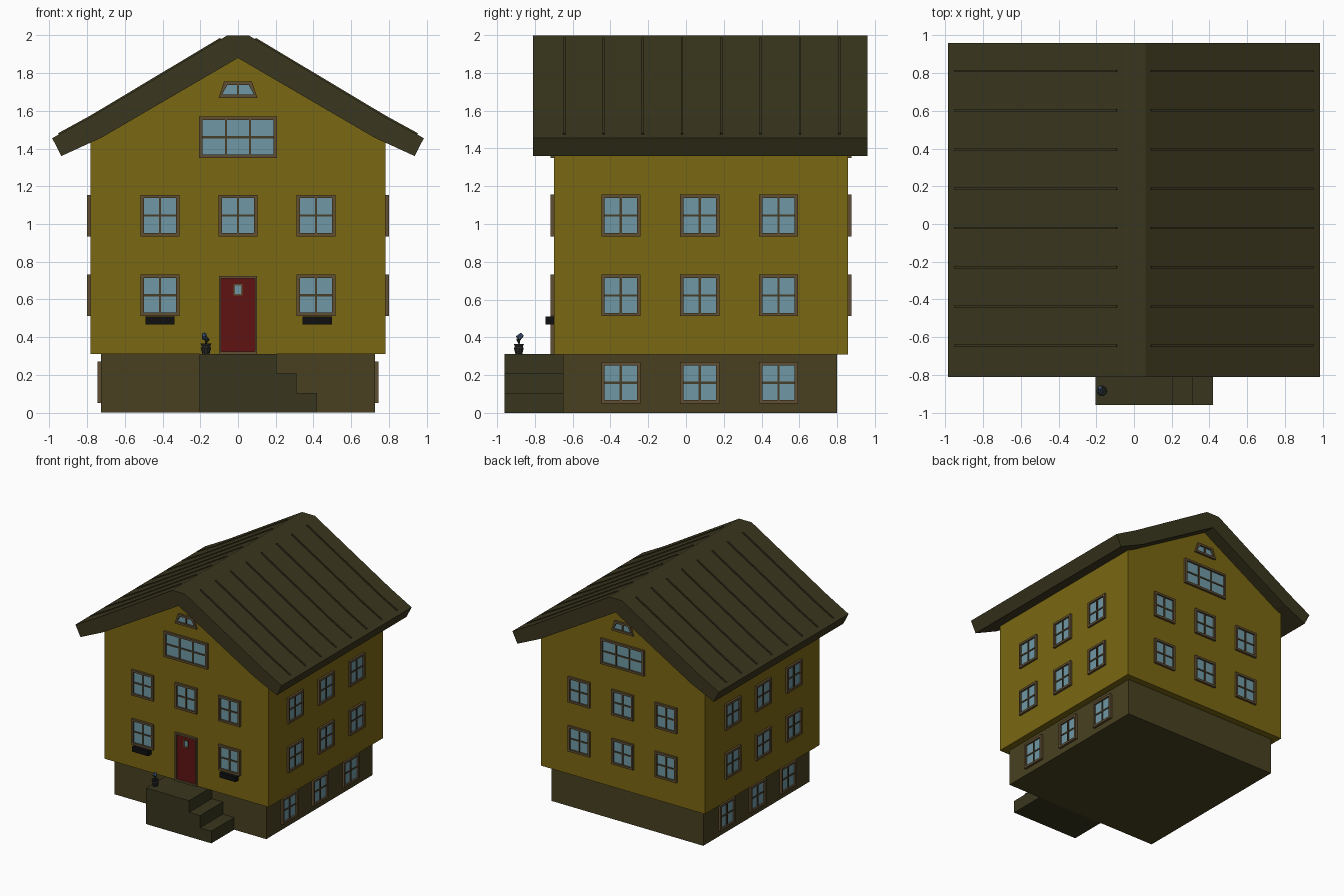
import bpy, bmesh, math
from mathutils import Vector

if "Cube" in bpy.data.objects:
    bpy.data.objects.remove(bpy.data.objects["Cube"])


def material(name, rgb):
    lin = [((c / 255 + 0.055) / 1.055) ** 2.4 if c > 10 else c / 255 / 12.92 for c in rgb]
    m = bpy.data.materials.new(name)
    m.diffuse_color = (*lin, 1)
    m.use_nodes = True
    m.node_tree.nodes["Principled BSDF"].inputs["Base Color"].default_value = m.diffuse_color
    return m


YELLOW = material("yellow_wall", (122, 103, 19))
ROOF = material("roof_sheet", (58, 54, 30))
STONE = material("basement_stone", (72, 64, 33))
STEP = material("step_stone", (57, 54, 30))
FRAME = material("frame_wood", (96, 78, 50))
BAR = material("glazing_bar", (72, 62, 42))
GLASS = material("glass", (112, 153, 166))
RED = material("door_red", (96, 18, 18))
BLACK = material("black", (16, 16, 16))
POT = material("pot", (42, 42, 40))
PETAL = material("petal", (62, 82, 110))
GREEN = material("stem", (38, 56, 36))


def finish(bm, name, mat):
    bmesh.ops.recalc_face_normals(bm, faces=bm.faces)
    me = bpy.data.meshes.new(name)
    bm.to_mesh(me)
    bm.free()
    ob = bpy.data.objects.new(name, me)
    me.materials.append(mat)
    bpy.context.collection.objects.link(ob)
    return ob


def prism(bm, pts, a, b, place):
    """Extrude a 2D outline from depth a to b; place(u, z, depth) gives the 3D point."""
    lo = [bm.verts.new(place(u, z, a)) for u, z in pts]
    hi = [bm.verts.new(place(u, z, b)) for u, z in pts]
    n = len(pts)
    bm.faces.new(lo)
    bm.faces.new(hi)
    for i in range(n):
        j = (i + 1) % n
        bm.faces.new((lo[i], lo[j], hi[j], hi[i]))


def rect(u0, z0, u1, z1):
    return [(u0, z0), (u1, z0), (u1, z1), (u0, z1)]


def along_y(u, z, d):
    return (u, d, z)


def solid(name, pts, y0, y1, mat):
    bm = bmesh.new()
    prism(bm, pts, y0, y1, along_y)
    return finish(bm, name, mat)


# Basement, walls with gables, entrance steps
solid("basement", rect(-0.725, 0, 0.725, 0.312), -0.65, 0.80, STONE)
solid("house_walls", [(-0.782, 0.31), (0.782, 0.31), (0.782, 1.44), (0.725, 1.47),
                      (0, 1.89), (-0.725, 1.47), (-0.782, 1.44)], -0.70, 0.857, YELLOW)
solid("entrance_steps", [(-0.205, 0), (0.418, 0), (0.418, 0.105), (0.31, 0.105),
                         (0.31, 0.21), (0.205, 0.21), (0.205, 0.311), (-0.205, 0.311)],
      -0.96, -0.64, STEP)

# Roof slab with slightly flared eaves
top = [(0.06, 1.998), (0.78, 1.567), (0.985, 1.455)]
under = [(0.937, 1.36), (0.725, 1.457)]
half = top + under
outline = half + [(0, 1.88)] + [(-x, z) for x, z in reversed(half)]
solid("roof", outline, -0.81, 0.96, ROOF)

# Raised seams running down both slopes
bm = bmesh.new()
for i in range(8):
    y = -0.645 + i * 0.208
    for s in (-1, 1):
        run = [(0.09, 1.978), (0.78, 1.565), (0.95, 1.472)]
        pts = [(s * x, z) for x, z in run + [(x + 0.004, z + 0.009) for x, z in reversed(run)]]
        prism(bm, pts, y - 0.006, y + 0.006, along_y)
finish(bm, "roof_seams", ROOF)


def window(parts, place, u, z, w=0.207, h=0.22, cols=2, rows=2, tw=None):
    """Casing ring, glazing bars and glass; tw is the width at the top."""
    fr, bars, glass = parts
    tw = tw or w
    t = 0.018
    z0, z1 = z - h / 2, z + h / 2
    out = [(u - w / 2, z0), (u + w / 2, z0), (u + tw / 2, z1), (u - tw / 2, z1)]
    inn = [(u - w / 2 + t, z0 + t), (u + w / 2 - t, z0 + t),
           (u + tw / 2 - t, z1 - t), (u - tw / 2 + t, z1 - t)]
    for i in range(4):
        j = (i + 1) % 4
        prism(fr, [out[i], out[j], inn[j], inn[i]], -0.01, 0.018, place)
    prism(glass, inn, -0.01, 0.004, place)
    b = 0.006
    for c in range(1, cols):
        k = c / cols
        p = inn[0][0] + (inn[1][0] - inn[0][0]) * k
        q = inn[3][0] + (inn[2][0] - inn[3][0]) * k
        prism(bars, [(p - b, z0 + t), (p + b, z0 + t), (q + b, z1 - t), (q - b, z1 - t)],
              0, 0.011, place)
    for r in range(1, rows):
        zz = z0 + t + (h - 2 * t) * r / rows
        prism(bars, rect(inn[0][0], zz - b, inn[1][0], zz + b), 0, 0.010, place)


def front(u, z, d):
    return (u, -0.70 - d, z)


def back(u, z, d):
    return (-u, 0.857 + d, z)


# Windows wall by wall
for side in ("front", "back", "right", "left"):
    parts = [bmesh.new() for _ in range(3)]
    if side in ("front", "back"):
        place = front if side == "front" else back
        for u in (-0.414, 0, 0.414):
            window(parts, place, u, 1.045)
            if u or side == "back":
                window(parts, place, u, 0.622)
        window(parts, place, 0, 1.46, 0.414, 0.22, 3, 2)
        window(parts, place, 0, 1.712, 0.205, 0.088, 2, 1, 0.148)
    else:
        s = 1 if side == "right" else -1

        def upper(u, z, d, s=s):
            return (s * (0.782 + d), u, z)

        def lower(u, z, d, s=s):
            return (s * (0.727 + d), u, z)

        for u in (-0.345, 0.073, 0.49):
            window(parts, upper, u, 1.045)
            window(parts, upper, u, 0.622)
            window(parts, lower, u, 0.16)
    for bm, part, mat in zip(parts, ("frames", "bars", "glass"), (FRAME, BAR, GLASS)):
        finish(bm, f"{side}_window_{part}", mat)

# Front door with casing and small window
bm = bmesh.new()
prism(bm, [(-0.102, 0.311), (-0.09, 0.311), (-0.09, 0.71), (0.09, 0.71), (0.09, 0.311),
           (0.102, 0.311), (0.102, 0.725), (-0.102, 0.725)], -0.01, 0.018, front)
prism(bm, rect(-0.09, 0.311, 0.09, 0.325), -0.01, 0.014, front)
for r in (rect(-0.024, 0.62, -0.016, 0.682), rect(0.016, 0.62, 0.024, 0.682),
          rect(-0.016, 0.62, 0.016, 0.628), rect(-0.016, 0.674, 0.016, 0.682)):
    prism(bm, r, 0, 0.013, front)
finish(bm, "door_casing", FRAME)
bm = bmesh.new()
prism(bm, rect(-0.09, 0.325, 0.09, 0.71), -0.01, 0.006, front)
finish(bm, "front_door", RED)
bm = bmesh.new()
prism(bm, rect(-0.016, 0.628, 0.016, 0.674), 0, 0.009, front)
finish(bm, "door_glass", GLASS)

# Flower boxes under the lower front windows
for name, u in (("left", -0.414), ("right", 0.42)):
    bm = bmesh.new()
    prism(bm, rect(u - 0.077, 0.467, u + 0.077, 0.51), 0, 0.045, front)
    finish(bm, name + "_flower_box", BLACK)

# Potted flower on the landing
PX, PY = -0.17, -0.885
bm = bmesh.new()
prof = [(0.019, 0.311), (0.027, 0.342), (0.022, 0.352), (0.029, 0.366), (0.022, 0.366), (0.02, 0.358)]
rings = [[bm.verts.new((PX + r * math.cos(a * math.pi / 5), PY + r * math.sin(a * math.pi / 5), z))
          for a in range(10)] for r, z in prof]
for lo, hi in zip(rings, rings[1:]):
    for a in range(10):
        b = (a + 1) % 10
        bm.faces.new((lo[a], lo[b], hi[b], hi[a]))
bm.faces.new(rings[0])
bm.faces.new(rings[-1])
finish(bm, "flower_pot", POT)


def rod(name, p, q, r0, r1, mat):
    p, q = Vector(p), Vector(q)
    bpy.ops.mesh.primitive_cone_add(vertices=6, radius1=r0, radius2=r1, depth=(q - p).length,
                                    location=(p + q) / 2,
                                    rotation=(q - p).to_track_quat('Z', 'Y').to_euler())
    ob = bpy.context.object
    ob.name = name
    ob.data.materials.append(mat)


rod("flower_stem", (PX, PY, 0.355), (PX - 0.004, PY + 0.004, 0.405), 0.004, 0.004, GREEN)
rod("flower_leaf", (PX, PY, 0.365), (PX + 0.014, PY - 0.006, 0.392), 0.002, 0.008, GREEN)
rod("flower_head", (PX - 0.006, PY - 0.004, 0.394), (PX - 0.010, PY + 0.018, 0.416), 0.016, 0.012, PETAL)
